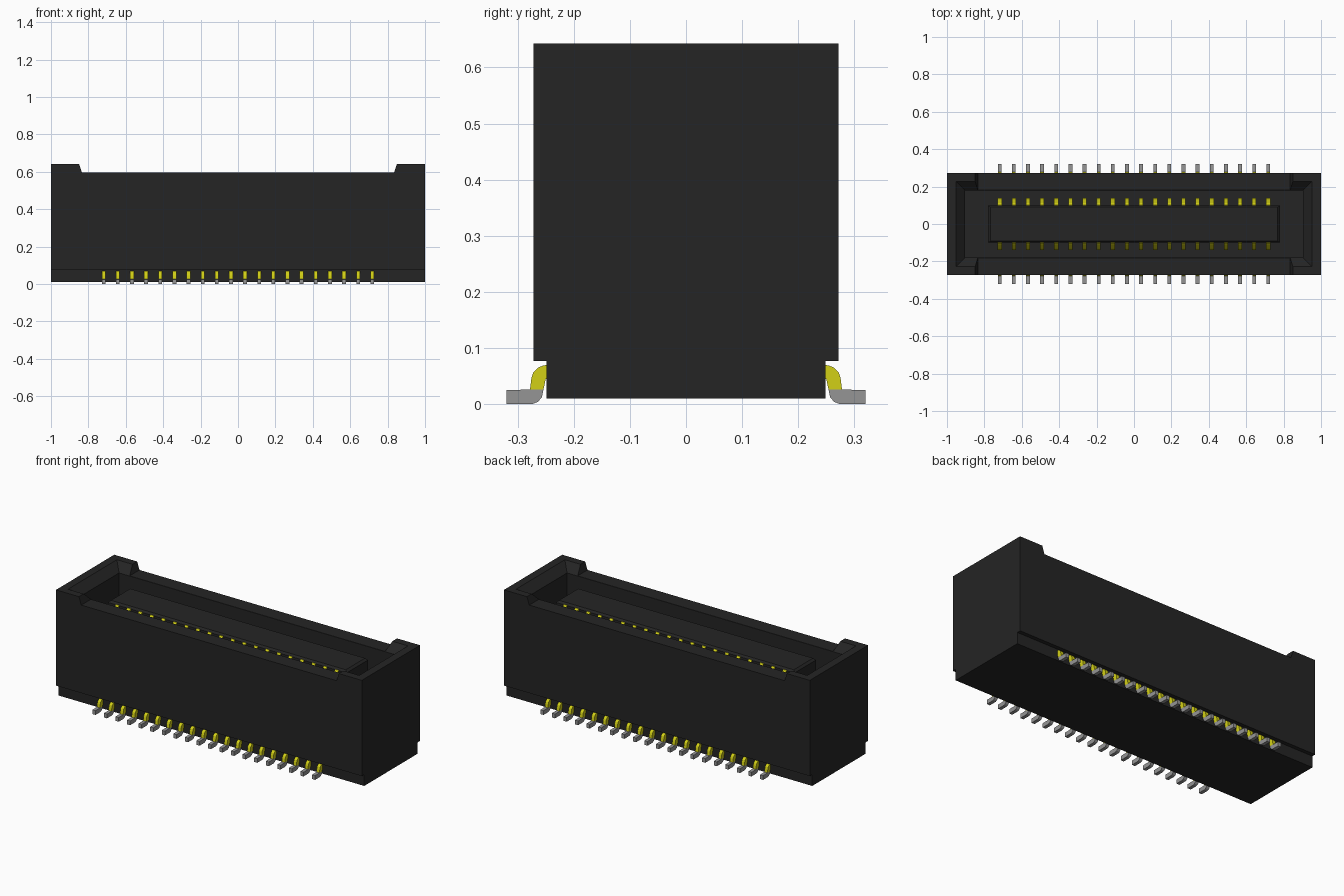
import bpy, bmesh

cube = bpy.data.objects.get("Cube")
if cube:
    bpy.data.objects.remove(cube, do_unlink=True)


def material(name, rgb, rough=0.6):
    m = bpy.data.materials.new(name)
    m.use_nodes = True
    m.diffuse_color = (*rgb, 1)
    bsdf = m.node_tree.nodes["Principled BSDF"]
    bsdf.inputs["Base Color"].default_value = (*rgb, 1)
    bsdf.inputs["Roughness"].default_value = rough
    return m


BLACK = material("black plastic", (0.018, 0.018, 0.018))
YELLOW = material("yellow plating", (0.65, 0.63, 0.008))
GREY = material("grey solder", (0.30, 0.30, 0.30))


def finish(bm, name, mat):
    bmesh.ops.recalc_face_normals(bm, faces=bm.faces)
    me = bpy.data.meshes.new(name)
    bm.to_mesh(me)
    bm.free()
    me.materials.append(mat)
    ob = bpy.data.objects.new(name, me)
    bpy.context.collection.objects.link(ob)
    return ob


def loft(bm, rings):
    """Skin matching rings of points and cap both ends."""
    loops = [[bm.verts.new(p) for p in r] for r in rings]
    n = len(loops[0])
    for a, b in zip(loops, loops[1:]):
        for i in range(n):
            bm.faces.new((a[i], a[(i + 1) % n], b[(i + 1) % n], b[i]))
    bm.faces.new(loops[0][::-1])
    bm.faces.new(loops[-1])


def rect(hx, hy, z):
    return [(-hx, -hy, z), (hx, -hy, z), (hx, hy, z), (-hx, hy, z)]


def solid(name, rings, mat=BLACK):
    bm = bmesh.new()
    loft(bm, rings)
    return finish(bm, name, mat)


def cut(target, cutter):
    cutter.hide_render = True
    mod = target.modifiers.new("cut", "BOOLEAN")
    mod.operation = "DIFFERENCE"
    mod.solver = "EXACT"
    mod.object = cutter
    bpy.context.view_layer.objects.active = target
    bpy.ops.object.modifier_apply(modifier=mod.name)
    bpy.data.objects.remove(cutter, do_unlink=True)


# Housing: stepped cross-section swept along x
half = [(0.249, 0.01), (0.249, 0.077), (0.272, 0.077), (0.272, 0.643)]
section = half + [(-y, z) for y, z in reversed(half)]
housing = solid("housing", [[(x, y, z) for y, z in section] for x in (-1, 1)])

# Lowered long walls between the raised ends
notch = [(-0.835, 0.597), (0.835, 0.597), (0.87, 0.704), (-0.87, 0.704)]
cut(housing, solid("notch_cutter",
                   [[(x, y, z) for x, z in notch] for y in (-0.4, 0.4)]))

# Well with a chamfered mouth
cut(housing, solid("well_cutter", [
    rect(0.904, 0.18, 0.10), rect(0.904, 0.18, 0.596),
    rect(0.952, 0.228, 0.643), rect(0.972, 0.248, 0.663)]))

# Central tongue with a chamfered top
solid("tongue", [rect(0.78, 0.10, 0.09), rect(0.78, 0.10, 0.562),
                 rect(0.768, 0.09, 0.574)])

# Contact rows: (distance from centre, height) outlines
PITCH = 1.436 / 19
SPOTS = [-0.718 + i * PITCH for i in range(20)]
shoulder = [(0.245, 0.070), (0.254, 0.069), (0.264, 0.065), (0.272, 0.057),
            (0.2755, 0.046), (0.278, 0.026), (0.254, 0.026), (0.250, 0.045),
            (0.245, 0.045)]
foot = [(0.254, 0.026), (0.278, 0.026), (0.32, 0.025), (0.32, 0.0),
        (0.274, 0.0), (0.264, 0.004), (0.257, 0.012)]
blade = [(0.095, 0.564), (0.102, 0.564), (0.112, 0.552), (0.128, 0.515),
         (0.138, 0.47), (0.138, 0.43), (0.125, 0.36), (0.115, 0.095),
         (0.095, 0.095)]


def row(name, outline, side, width, mat):
    bm = bmesh.new()
    for x in SPOTS:
        loft(bm, [[(x + dx, side * y, z) for y, z in outline]
                  for dx in (-width / 2, width / 2)])
    return finish(bm, name, mat)


for label, side in (("front", -1), ("back", 1)):
    row(label + "_pin_shoulders", shoulder, side, 0.02, YELLOW)
    row(label + "_pin_feet", foot, side, 0.02, GREY)
    row(label + "_contact_blades", blade, side, 0.022, YELLOW)
